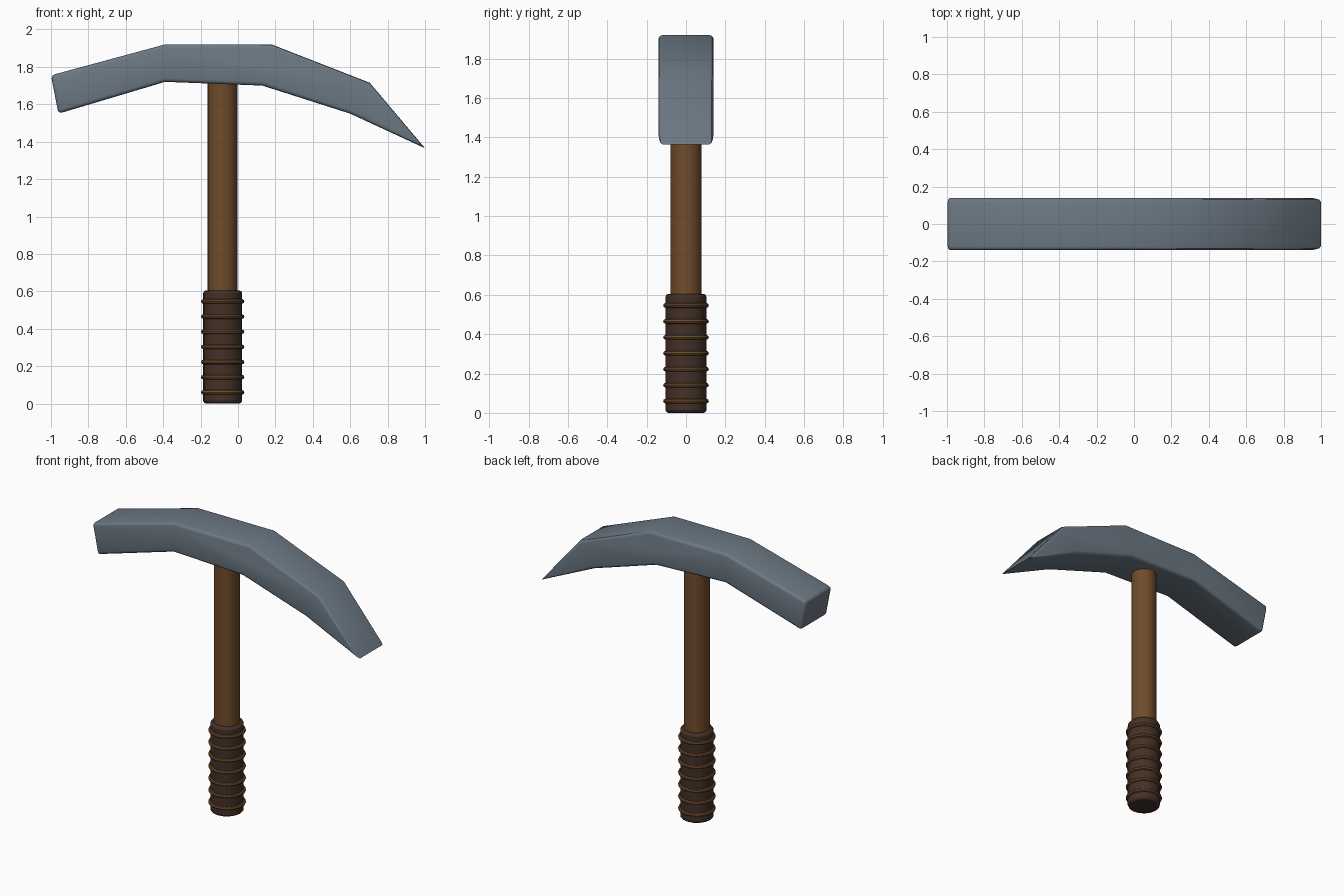
import bpy, bmesh, math

if "Cube" in bpy.data.objects:
    bpy.data.objects.remove(bpy.data.objects["Cube"])

CX = -0.082   # handle axis


def material(name, rgb):
    m = bpy.data.materials.new(name)
    m.diffuse_color = (*rgb, 1)
    m.use_nodes = True
    m.node_tree.nodes["Principled BSDF"].inputs["Base Color"].default_value = m.diffuse_color
    return m


STEEL = material("steel", (0.15, 0.19, 0.23))
WOOD = material("wood", (0.16, 0.07, 0.025))
WRAP = material("wrap", (0.055, 0.03, 0.02))


def finish(obj, name, mat):
    obj.name = name
    obj.data.materials.append(mat)
    bpy.ops.object.select_all(action='DESELECT')
    bpy.context.view_layer.objects.active = obj
    obj.select_set(True)
    bpy.ops.object.shade_smooth_by_angle(angle=math.radians(30))


def cylinder(name, radius, z0, z1, sides, mat, bevel=0):
    bpy.ops.mesh.primitive_cylinder_add(vertices=sides, radius=radius, depth=z1 - z0,
                                        location=(CX, 0, (z0 + z1) / 2))
    obj = bpy.context.object
    finish(obj, name, mat)
    if bevel:
        b = obj.modifiers.new("bevel", 'BEVEL')
        b.width = bevel
        b.segments = 2
        b.limit_method = 'ANGLE'
        b.angle_limit = math.radians(50)


# Pick head: side profile extruded along y, rims rounded, point kept sharp
profile = [(-1.0, 1.755), (-0.39, 1.92), (0.18, 1.92), (0.705, 1.715), (1.0, 1.365),
           (0.6, 1.55), (0.13, 1.70), (-0.39, 1.72), (-0.96, 1.55)]
bm = bmesh.new()
face = bm.faces.new([bm.verts.new((x, -0.14, z)) for x, z in profile])
ext = bmesh.ops.extrude_face_region(bm, geom=[face], use_keep_orig=True)
for v in ext["geom"]:
    if isinstance(v, bmesh.types.BMVert):
        v.co.y = 0.14
bmesh.ops.recalc_face_normals(bm, faces=bm.faces)
rim = []
for e in bm.edges:
    a, b = e.verts
    across = abs(a.co.y - b.co.y) > 0.1
    if not across or a.co.x < -0.9:
        rim.append(e)
bmesh.ops.bevel(bm, geom=rim, offset=0.02, segments=3, profile=0.5,
                affect='EDGES', clamp_overlap=False)
mesh = bpy.data.meshes.new("pick_head")
bm.to_mesh(mesh)
bm.free()
head = bpy.data.objects.new("pick_head", mesh)
bpy.context.collection.objects.link(head)
finish(head, "pick_head", STEEL)

# Wooden shaft and dark grip
cylinder("handle_shaft", 0.08, 0.3, 1.78, 24, WOOD)
cylinder("grip", 0.104, 0.0, 0.605, 16, WRAP, bevel=0.015)

# Cord rings around the grip
for i in range(7):
    bpy.ops.mesh.primitive_torus_add(major_radius=0.104, minor_radius=0.012,
                                     major_segments=24, minor_segments=8,
                                     location=(CX, 0, 0.06 + i * 0.081))
    finish(bpy.context.object, f"grip_ring_{i + 1}", WOOD)
